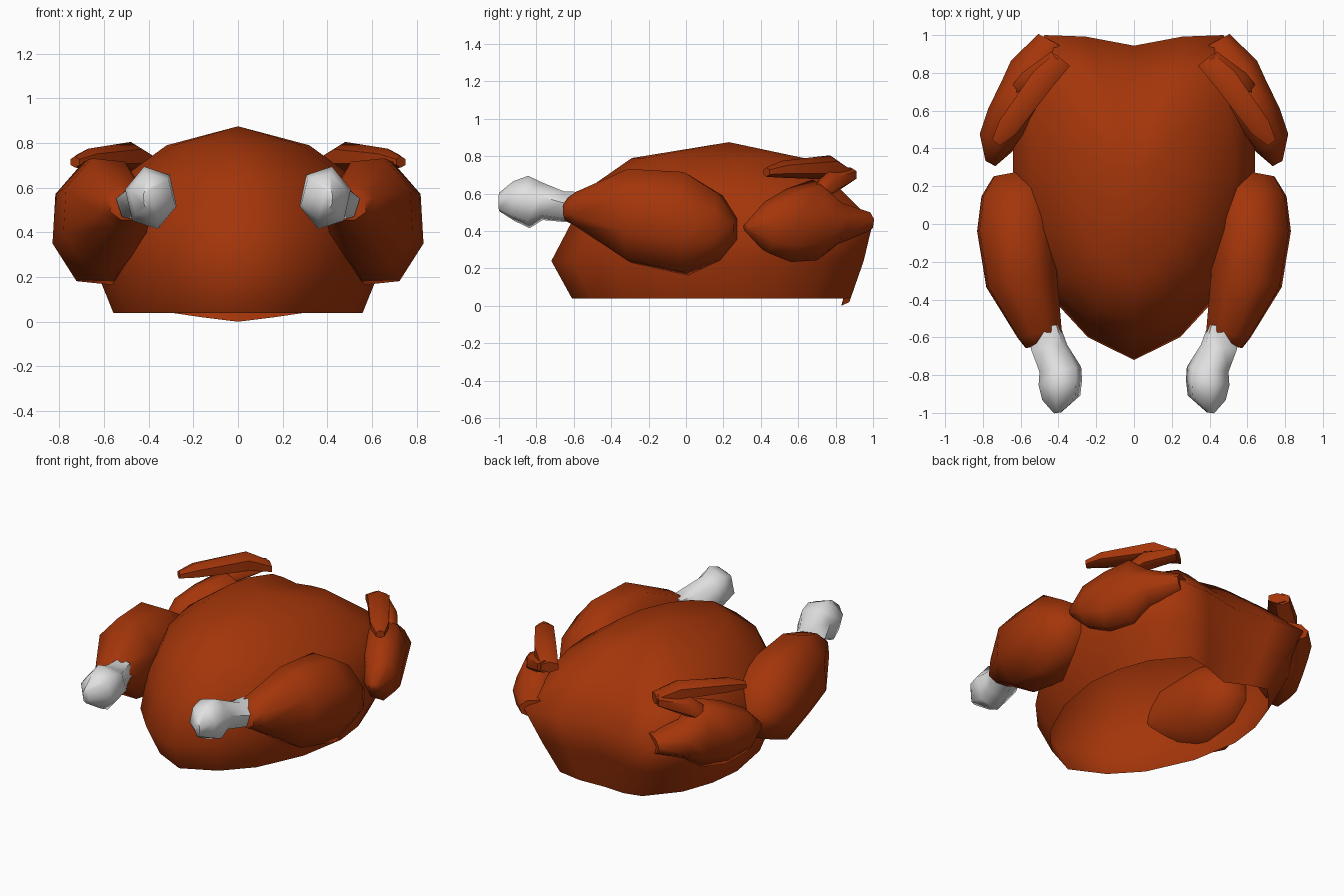
import bpy
import bmesh
import math
from mathutils import Vector

default_cube = bpy.data.objects.get("Cube")
if default_cube:
    bpy.data.objects.remove(default_cube, do_unlink=True)


def make_material(name, colour):
    material = bpy.data.materials.new(name)
    material.use_nodes = True
    material.diffuse_color = colour
    for node in material.node_tree.nodes:
        if node.type == "BSDF_PRINCIPLED":
            node.inputs["Base Color"].default_value = colour
            node.inputs["Roughness"].default_value = 0.8
    return material


skin = make_material("roasted_brown", (0.37, 0.036, 0.003, 1))
bone = make_material("bone_white", (0.75, 0.75, 0.75, 1))


def finish(name, bm, material, sharp_angle):
    """Turn a bmesh into a smooth shaded object with sharp creases."""
    bmesh.ops.recalc_face_normals(bm, faces=bm.faces[:])
    mesh = bpy.data.meshes.new(name)
    bm.to_mesh(mesh)
    bm.free()
    mesh.materials.append(material)
    obj = bpy.data.objects.new(name, mesh)
    bpy.context.collection.objects.link(obj)
    bpy.ops.object.select_all(action="DESELECT")
    obj.select_set(True)
    bpy.context.view_layer.objects.active = obj
    bpy.ops.object.shade_smooth_by_angle(angle=math.radians(sharp_angle))
    return obj


def bridge(bm, lower, upper):
    """Join two equal closed loops with quads."""
    count = len(lower)
    for i in range(count):
        j = (i + 1) % count
        bm.faces.new((lower[i], lower[j], upper[j], upper[i]))


def limb(name, stations, sides, roll, material, mirror):
    """Loft elliptical rings (x, y, z, half width, half height) along a path.

    The rings are rolled by a fraction of one side."""
    start, end = Vector(stations[0][:3]), Vector(stations[-1][:3])
    along = end - start
    across = Vector((along.y, -along.x, 0)).normalized()
    bm = bmesh.new()
    rings = []
    for x, y, z, width, height in stations:
        ring = []
        for i in range(sides):
            angle = math.tau * (i + roll) / sides
            point = Vector((x, y, z)) + across * width * math.cos(angle)
            point.z += height * math.sin(angle)
            point.x *= mirror
            ring.append(bm.verts.new(point))
        rings.append(ring)
    for lower, upper in zip(rings, rings[1:]):
        bridge(bm, lower, upper)
    bm.faces.new(rings[0])
    bm.faces.new(rings[-1])
    return finish(name, bm, material, 60)


# Body: a hollow shell, open underneath, stacked from scaled outlines
outline = [(0, -1), (0.38, -0.87), (0.66, -0.66), (0.9, -0.3), (1, 0.1),
           (1, 0.42), (0.96, 0.72), (0.74, 1), (0.4, 0.99), (0, 0.93)]
outline += [(-x, y) for x, y in outline[-2:0:-1]]
middle = 0.2
levels = [  # height, half width, front, back, narrowing towards the back
    (0.04, 0.56, -0.61, 0.88, 0.28),
    (0.24, 0.64, -0.72, 0.95, 0.2),
    (0.45, 0.64, -0.61, 1.0, 0),
    (0.63, 0.54, -0.52, 0.82, 0.15),
    (0.79, 0.32, -0.29, 0.63, 0.2),
]
body = bmesh.new()
shell = []
for height, half, front, back, narrowing in levels:
    shell.append([body.verts.new((
        x * half * (1 - narrowing * max(y, 0) ** 2),
        middle + y * ((back - middle) if y > 0 else (middle - front)),
        height)) for x, y in outline])
for lower, upper in zip(shell, shell[1:]):
    bridge(body, lower, upper)
peak = body.verts.new((0, 0.23, 0.875))
for i, vert in enumerate(shell[-1]):
    body.faces.new((vert, shell[-1][(i + 1) % len(outline)], peak))
# Small drooping lip at the rear of the rim
shell[0][9].co = (0, 0.83, 0)
for vert in (shell[0][8], shell[0][10]):
    vert.co.z = 0.02
finish("body", body, skin, 80)

# Legs and folded wings on both sides
for side, mirror in (("left", 1), ("right", -1)):
    limb(side + "_thigh", [
        (0.48, -0.64, 0.51, 0.1, 0.06),
        (0.5, -0.58, 0.515, 0.125, 0.1),
        (0.595, -0.3, 0.48, 0.2, 0.265),
        (0.625, 0, 0.44, 0.22, 0.29),
        (0.63, 0.18, 0.42, 0.19, 0.19),
        (0.65, 0.27, 0.41, 0.1, 0.06),
    ], 8, -0.4, skin, mirror)
    limb(side + "_leg_bone", [
        (0.46, -0.54, 0.54, 0.07, 0.07),
        (0.45, -0.65, 0.53, 0.1, 0.085),
        (0.39, -0.77, 0.56, 0.115, 0.105),
        (0.39, -0.84, 0.555, 0.12, 0.145),
        (0.385, -0.92, 0.56, 0.105, 0.11),
        (0.405, -1, 0.555, 0.02, 0.05),
    ], 6, -0.25, bone, mirror)
    limb(side + "_upper_wing", [
        (0.76, 0.32, 0.42, 0.03, 0.02),
        (0.73, 0.43, 0.42, 0.1, 0.14),
        (0.66, 0.55, 0.43, 0.13, 0.2),
        (0.58, 0.69, 0.46, 0.14, 0.22),
        (0.53, 0.8, 0.45, 0.14, 0.12),
        (0.42, 0.96, 0.45, 0.1, 0.06),
    ], 8, 0.25, skin, mirror)
    limb(side + "_middle_wing", [
        (0.66, 0.66, 0.56, 0.04, 0.05),
        (0.56, 0.76, 0.65, 0.06, 0.07),
        (0.41, 0.88, 0.7, 0.05, 0.04),
    ], 6, 0.5, skin, mirror)
    limb(side + "_wing_tip", [
        (0.73, 0.43, 0.715, 0.03, 0.025),
        (0.67, 0.51, 0.73, 0.065, 0.045),
        (0.48, 0.77, 0.74, 0.075, 0.065),
        (0.38, 0.87, 0.7, 0.06, 0.035),
    ], 6, 0.5, skin, mirror)
